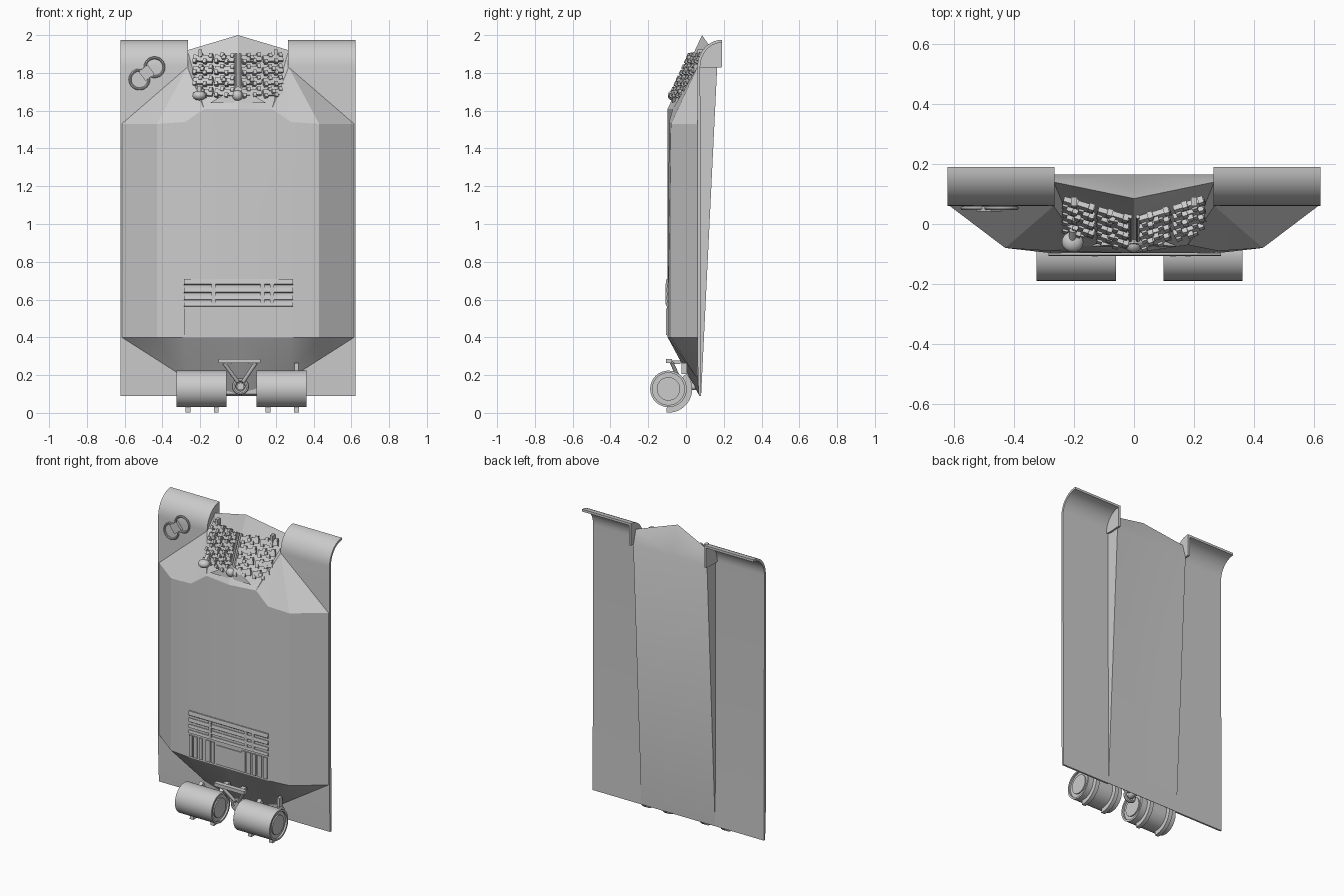
import bpy, bmesh, math
from mathutils import Matrix, Vector

if "Cube" in bpy.data.objects:
    bpy.data.objects.remove(bpy.data.objects["Cube"])


def finish(bm, name, angle=None):
    bmesh.ops.recalc_face_normals(bm, faces=bm.faces)
    me = bpy.data.meshes.new(name)
    bm.to_mesh(me)
    bm.free()
    ob = bpy.data.objects.new(name, me)
    bpy.context.collection.objects.link(ob)
    if angle:
        bpy.ops.object.select_all(action='DESELECT')
        bpy.context.view_layer.objects.active = ob
        ob.select_set(True)
        bpy.ops.object.shade_smooth_by_angle(angle=math.radians(angle))
    return ob


def box(bm, loc, size, base=Matrix()):
    m = base @ Matrix.Translation(loc) @ Matrix.Diagonal((*size, 1))
    bmesh.ops.create_cube(bm, size=1, matrix=m)


def rod(bm, a, b, r, seg=12):
    a, b = Vector(a), Vector(b)
    d = b - a
    m = Matrix.Translation((a + b) / 2) @ d.to_track_quat('Z', 'Y').to_matrix().to_4x4()
    bmesh.ops.create_cone(bm, cap_ends=True, segments=seg, radius1=r, radius2=r, depth=d.length, matrix=m)


def prism(bm, prof, x0, x1):
    # extrude a (y, z) profile along x
    a = [bm.verts.new((x0, y, z)) for y, z in prof]
    b = [bm.verts.new((x1, y, z)) for y, z in prof]
    n = len(prof)
    bm.faces.new(a)
    bm.faces.new(b)
    for i in range(n):
        bm.faces.new((a[i], a[(i + 1) % n], b[(i + 1) % n], b[i]))


def lathe_x(bm, prof, cy, cz, seg=32):
    # closed revolve of (x, r) points about the x axis
    rings = [[bm.verts.new((x, cy + r * math.cos(2 * math.pi * i / seg), cz + r * math.sin(2 * math.pi * i / seg)))
              for i in range(seg)] for x, r in prof]
    for p, q in zip(rings, rings[1:]):
        for i in range(seg):
            j = (i + 1) % seg
            bm.faces.new((p[i], p[j], q[j], q[i]))
    bm.faces.new(rings[0])
    bm.faces.new(rings[-1])


def torus(bm, c, R, r, seg=24, sub=8):
    # ring facing the front
    g = [[bm.verts.new((c[0] + (R + r * math.cos(b)) * math.cos(a), c[1] + r * math.sin(b),
                        c[2] + (R + r * math.cos(b)) * math.sin(a)))
          for b in [2 * math.pi * j / sub for j in range(sub)]]
         for a in [2 * math.pi * i / seg for i in range(seg)]]
    for i in range(seg):
        for j in range(sub):
            k, l = (i + 1) % seg, (j + 1) % sub
            bm.faces.new((g[i][j], g[k][j], g[k][l], g[i][l]))


# hull with pointed nose, half described and mirrored
P = dict(c0=(0, -.097, .4), c1=(0, -.097, 1.61), d0=(.28, -.097, .4), d1=(.28, -.09, 1.54),
         t=(.18, -.07, 1.61), e0=(.43, -.08, .4), e1=(.43, -.08, 1.53), f0=(.615, .06, .4),
         f1=(.615, .06, 1.53), g=(.268, .06, 1.83), p=(0, .085, 2.0), q=(.268, .14, 1.92),
         k1=(.268, .165, 1.83), k0=(.268, .08, .09), m1=(0, .165, 1.83), m0=(0, .08, .09),
         h=(.27, .06, .18), b1=(.268, .065, .1), b0=(0, .065, .1))
F = ("c0 d0 d1 t c1|d0 e0 e1 d1|e0 f0 f1 e1|c1 q p|c1 t q|t d1 g|t g q|d1 e1 g|e1 f1 g|"
     "c0 d0 h b0|h b1 b0|d0 e0 h|e0 f0 h|b0 b1 k0 m0|m0 k0 k1 m1|m1 k1 q p|q k1 k0 b1 h g|g f1 f0 h")
bm = bmesh.new()
for s in (-1, 1):
    v = {k: bm.verts.new((s * x, y, z)) for k, (x, y, z) in P.items()}
    for f in F.split("|"):
        bm.faces.new([v[k] for k in f.split()])
bmesh.ops.remove_doubles(bm, verts=bm.verts, dist=1e-5)
finish(bm, "hull", 25)

# side plates with rolled fender ends and inner webs
arc = [(.19 - .13 * math.cos(a), 1.83 + .145 * math.sin(a)) for a in [math.pi / 2 * i / 10 for i in range(11)]]
inner = [(.19 - .115 * math.cos(a), 1.83 + .13 * math.sin(a)) for a in [math.pi / 2 * i / 10 for i in range(11)]]
for s, side in ((-1, "left"), (1, "right")):
    bm = bmesh.new()
    prof = [(.068, .09), (.06, .3)] + arc + inner[::-1] + [(.08, .09)]
    prism(bm, prof, s * .266, s * .622)
    prism(bm, arc + [(.19, 1.83), (.11, 1.825)], s * .266, s * .28)
    finish(bm, side + "_fender", 30)

# spare track links on the two nose faces
for s, side in ((-1, "left"), (1, "right")):
    bm = bmesh.new()
    ex = Vector((1, .3 * s, .05 * s)).normalized()
    ez = Vector((0, .474, 1))
    ez = (ez - ez.dot(ex) * ex).normalized()
    ey = ez.cross(ex)
    for r in range(4):
        z = 1.875 - .06 * r
        for k, u in enumerate((.07, .185)):
            y = -.097 + .46 * (z - 1.61) + .3 * u - .018
            m = Matrix.Translation((s * u, y, z)) @ Matrix((ex, ey, ez)).transposed().to_4x4()
            box(bm, (0, 0, 0), (.108, .018, .034), m)
            for i, x in enumerate((-.042, -.014, .014, .042)):
                box(bm, (x, -.004, .017 if i % 2 else -.017), (.018, .024, .022), m)
            if (r + k) % 2 == 0:
                box(bm, (0, -.014, 0), (.02, .022, .02), m)
    # central mounting rail and tow hook
    rod(bm, (s * .012, -.075, 1.66), (s * .012, .025, 1.9), .007, 6)
    box(bm, (s * .2, .075, 1.9), (.02, .03, .05))
    finish(bm, side + "_spare_track")

# driver hatch wedge with vision ball
bm = bmesh.new()
w = [bm.verts.new(c) for c in ((-.15, -.075, 1.64), (.15, -.075, 1.64), (0, -.065, 1.73), (0, -.02, 1.66))]
for f in ((0, 1, 2), (0, 1, 3), (1, 2, 3), (0, 2, 3)):
    bm.faces.new([w[i] for i in f])
bmesh.ops.create_uvsphere(bm, u_segments=16, v_segments=10, radius=.028, matrix=Matrix.Translation((-.003, -.068, 1.68)))
finish(bm, "driver_hatch", 40)

# headlight
bm = bmesh.new()
bmesh.ops.create_uvsphere(bm, u_segments=24, v_segments=14, radius=.036,
                          matrix=Matrix.Translation((-.205, -.06, 1.68)) @ Matrix.Diagonal((1, .95, .7, 1)))
rod(bm, (-.205, -.06, 1.685), (-.205, -.02, 1.72), .012)
finish(bm, "headlight", 40)

# tow shackle on left fender
bm = bmesh.new()
torus(bm, (-.522, .053, 1.765), .05, .007)
torus(bm, (-.442, .053, 1.83), .05, .007)
box(bm, (0, 0, 0), (.06, .018, .06), Matrix.Translation((-.484, .05, 1.8)) @ Matrix.Rotation(-.65, 4, 'Y'))
finish(bm, "tow_shackle", 40)

# engine deck louvres and slatted panels
bm = bmesh.new()
box(bm, (.003, -.098, .56), (.575, .004, .3))
for z, h in ((.692, .034), (.648, .03), (.608, .026), (.572, .024)):
    prism(bm, [(-.096, z - h / 2), (-.107, z - h / 4), (-.104, z + h / 2), (-.096, z + h / 2)], -.285, .29)
for x, w in ((-.27, .024), (-.235, .024), (-.198, .02), (-.145, .03), (-.11, .02),
             (.112, .025), (.15, .03), (.19, .026), (.23, .03), (.27, .03)):
    box(bm, (x, -.101, .482), (w, .012, .14))
box(bm, (.005, -.1, .475), (.185, .01, .125))
for x in (.13, .18, -.13):
    box(bm, (x, -.103, .63), (.02, .01, .11))
finish(bm, "engine_grille")

# rear fuel drums with straps
for name, x0, x1, feet in (("left_drum", -.325, -.06, (-.265, -.115)), ("right_drum", .098, .362, (.158, .31))):
    bm = bmesh.new()
    e = .012
    lathe_x(bm, [(x0 + e, .07), (x0 + e, .085), (x0, .085), (x0, .097), (x0 + e, .097), (x1 - e, .097),
                 (x1, .097), (x1, .085), (x1 - e, .085), (x1 - e, .07)], -.093, .127)
    rod(bm, (x0 + .004, -.093, .127), (x0 + e + .01, -.093, .127), .062, 28)
    rod(bm, (x1 - e - .01, -.093, .127), (x1 - .004, -.093, .127), .062, 28)
    finish(bm, name, 35)
    bm = bmesh.new()
    for x in feet:
        A = [math.radians(-95 + 135 * i / 14) for i in range(15)]
        ring = [(-.093 + .126 * math.cos(a), .127 + .126 * math.sin(a)) for a in A]
        ring += [(-.093 + .094 * math.cos(a), .127 + .094 * math.sin(a)) for a in A[::-1]]
        prism(bm, ring, x - .013, x + .013)
    if x1 > 0:
        box(bm, (.31, -.01, .235), (.02, .03, .06))
    finish(bm, name + "_straps", 35)

# towing bracket between drums
bm = bmesh.new()
box(bm, (.008, -.09, .275), (.22, .03, .022))
for s in (-1, 1):
    rod(bm, (.01 + s * .085, -.075, .265), (.013 + s * .015, -.03, .165), .01)
    box(bm, (.01 + s * .06, -.055, .268), (.03, .05, .02))
torus(bm, (.013, -.025, .14), .034, .011)
rod(bm, (.013, .05, .14), (.013, -.02, .14), .02)
finish(bm, "tow_bracket", 40)
